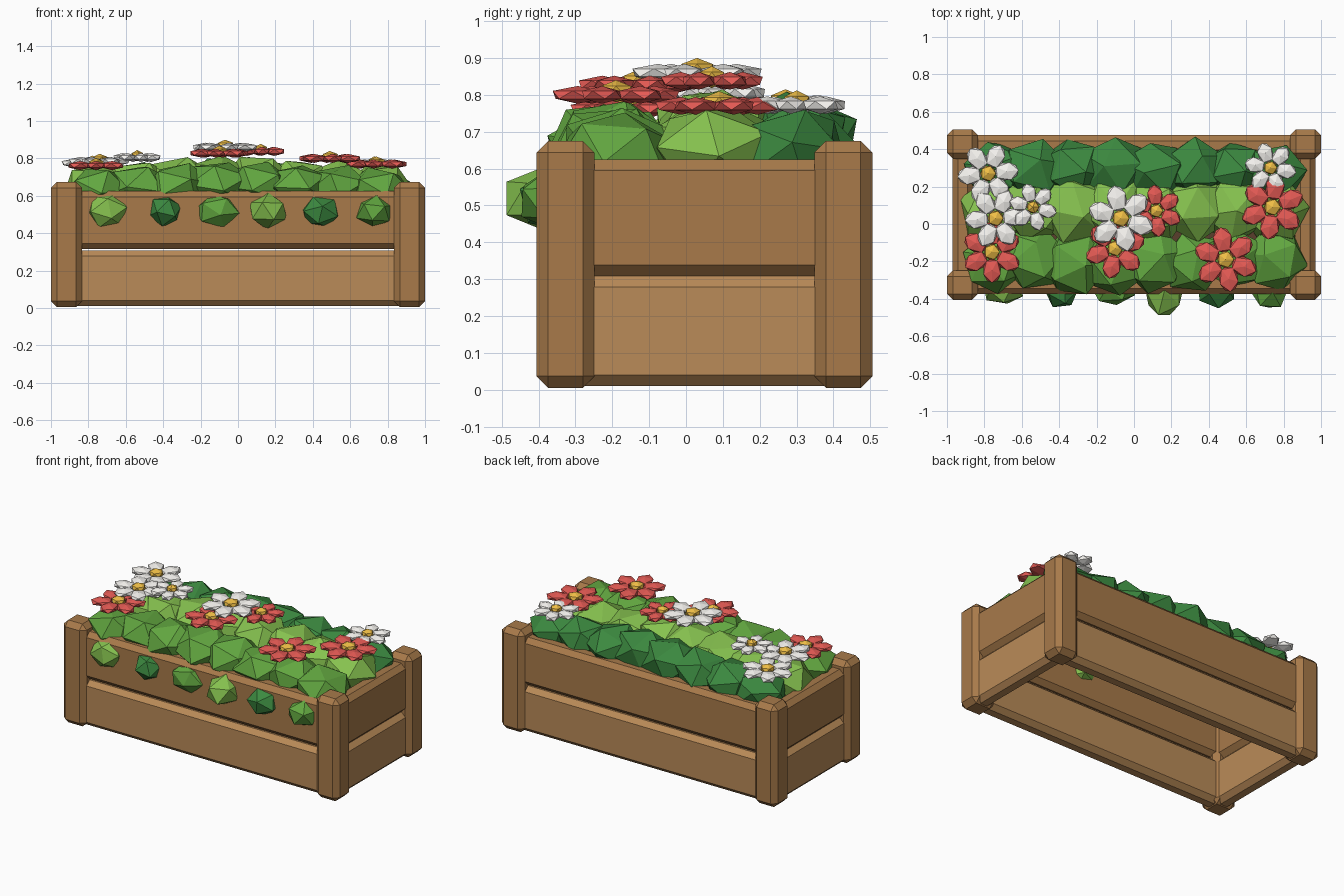
import bpy, bmesh, math, random
from mathutils import Matrix, Vector

if "Cube" in bpy.data.objects:
    bpy.data.objects.remove(bpy.data.objects["Cube"])

random.seed(7)
CY = 0.05  # box centre in y; trailing leaves fill the rest of the depth


def mat(name, hexa):
    srgb = [int(hexa[i:i + 2], 16) / 255 for i in (0, 2, 4)]
    m = bpy.data.materials.new(name)
    m.diffuse_color = [((c + 0.055) / 1.055) ** 2.4 for c in srgb] + [1]
    m.use_nodes = True
    m.node_tree.nodes["Principled BSDF"].inputs["Base Color"].default_value = m.diffuse_color
    return m


WOOD = mat("wood", "A87A4A")
PALE = mat("pale_wood", "BA8B58")
SOIL = mat("soil", "5A3E2C")
LIGHT = mat("leaf_light", "86C24F")
MID = mat("leaf_mid", "62A740")
DARK = mat("leaf_dark", "3C8A40")
RED = mat("petal_red", "E45A54")
WHITE = mat("petal_white", "F6F4F0")
YELLOW = mat("flower_yellow", "EFBE46")


def finish(name, bm, materials):
    me = bpy.data.meshes.new(name)
    bm.to_mesh(me)
    bm.free()
    for m in materials:
        me.materials.append(m)
    ob = bpy.data.objects.new(name, me)
    bpy.context.collection.objects.link(ob)
    return ob


def box(name, lo, hi, material, bevel=0.03):
    bm = bmesh.new()
    lo, hi = Vector(lo), Vector(hi)
    bmesh.ops.create_cube(bm, size=1, matrix=Matrix.Translation((lo + hi) / 2)
                          @ Matrix.Diagonal((*(hi - lo), 1)))
    if bevel:
        bmesh.ops.bevel(bm, geom=bm.edges[:], offset=bevel, segments=1,
                        affect='EDGES', profile=0.5)
    return finish(name, bm, [material])


def blob(bm, loc, size, jitter=0.0, rot=None, index=0):
    """Faceted, slightly irregular ball added to bm."""
    made = bmesh.ops.create_icosphere(bm, subdivisions=1, radius=1)["verts"]
    if rot is None:
        rot = Matrix.Rotation(random.uniform(0, 6.28), 4, 'Z') @ \
            Matrix.Rotation(random.uniform(0, 6.28), 4, 'X')
    for v in made:
        p = (rot @ v.co) * (1 + random.uniform(-jitter, jitter))
        v.co = Vector(loc) + Vector([a * b for a, b in zip(p, size)])
    for f in {f for v in made for f in v.link_faces}:
        f.material_index = index


# Corner posts
for sx, side in ((-1, "left"), (1, "right")):
    for sy, end in ((-1, "front"), (1, "back")):
        x, y = sx * 0.917, CY + sy * 0.377
        box(f"{end}_{side}_post", (x - 0.083, y - 0.079, 0.005),
            (x + 0.083, y + 0.079, 0.675), WOOD, 0.032)

# Two planks on each side, with a hairline gap along the front and back
for row, z0, z1, wood in (("lower", 0.01, 0.308, PALE), ("upper", 0.315, 0.625, WOOD)):
    for s, end in ((-1, "front"), (1, "back")):
        y = CY + s * 0.37
        box(f"{end}_{row}_plank", (-0.9, y - 0.055, z0), (0.9, y + 0.055, z1), wood)
    for s, side in ((-1, "left"), (1, "right")):
        x = s * 0.915
        box(f"{side}_{row}_plank", (x - 0.055, CY - 0.37, min(z0, 0.308)),
            (x + 0.055, CY + 0.37, z1), wood)

# Soil
box("soil", (-0.87, CY - 0.33, 0.53), (0.87, CY + 0.33, 0.58), SOIL, 0)

# Three rows of bushy foliage: y, half sizes, centre height, lift in the middle
rows = (("front_foliage", MID, -0.195, (0.19, 0.18, 0.13), 0.625, 0.04),
        ("middle_foliage", LIGHT, 0.08, (0.20, 0.19, 0.14), 0.63, 0.065),
        ("back_foliage", DARK, 0.285, (0.19, 0.17, 0.14), 0.625, 0.05))
for name, m, y, size, z, lift in rows:
    bm = bmesh.new()
    for i in range(8):
        x = -0.75 + i * 1.5 / 7
        k = random.uniform(0.92, 1.06)
        blob(bm, (x, y + random.uniform(-0.015, 0.015), z + lift * (1 - abs(x))),
             [c * k for c in size], 0.06)
    finish(name, bm, [m])

# Leaves trailing over the front: x, z, half sizes, material
trail = ((-0.70, 0.52, (0.115, 0.08, 0.10), LIGHT), (-0.39, 0.52, (0.095, 0.10, 0.09), DARK),
         (-0.11, 0.52, (0.125, 0.085, 0.095), MID), (0.16, 0.52, (0.115, 0.155, 0.10), LIGHT),
         (0.44, 0.515, (0.11, 0.10, 0.09), DARK), (0.73, 0.515, (0.105, 0.11, 0.09), MID))
for i, (x, z, size, m) in enumerate(trail):
    bm = bmesh.new()
    blob(bm, (x, -0.355, z), size, 0.04)
    finish(f"trailing_leaf_{i + 1}", bm, [m])

# Flowers: x, y, z, radius, petal material
flowers = ((-0.78, 0.27, 0.775, 0.165, WHITE), (-0.74, 0.03, 0.785, 0.165, WHITE),
           (-0.54, 0.09, 0.805, 0.13, WHITE), (-0.07, 0.03, 0.86, 0.18, WHITE),
           (0.73, 0.30, 0.772, 0.14, WHITE), (-0.76, -0.15, 0.762, 0.165, RED),
           (-0.10, -0.13, 0.828, 0.165, RED), (0.12, 0.07, 0.838, 0.14, RED),
           (0.74, 0.09, 0.77, 0.175, RED), (0.49, -0.19, 0.80, 0.175, RED))
for i, (x, y, z, r, m) in enumerate(flowers):
    bm = bmesh.new()
    turn = random.uniform(0, math.pi / 3)
    for k in range(6):
        spin = Matrix.Translation((x, y, z)) @ Matrix.Rotation(turn + k * math.pi / 3, 4, 'Z')
        bmesh.ops.create_icosphere(
            bm, subdivisions=1, radius=1,
            matrix=spin @ Matrix.Translation((r * 0.6, 0, 0))
            @ Matrix.Diagonal((r * 0.44, r * 0.33, 0.024, 1)))
    blob(bm, (x, y, z + 0.01), (r * 0.28, r * 0.28, 0.03), rot=Matrix.Identity(4), index=1)
    finish(f"flower_{i + 1}", bm, [m, YELLOW])
